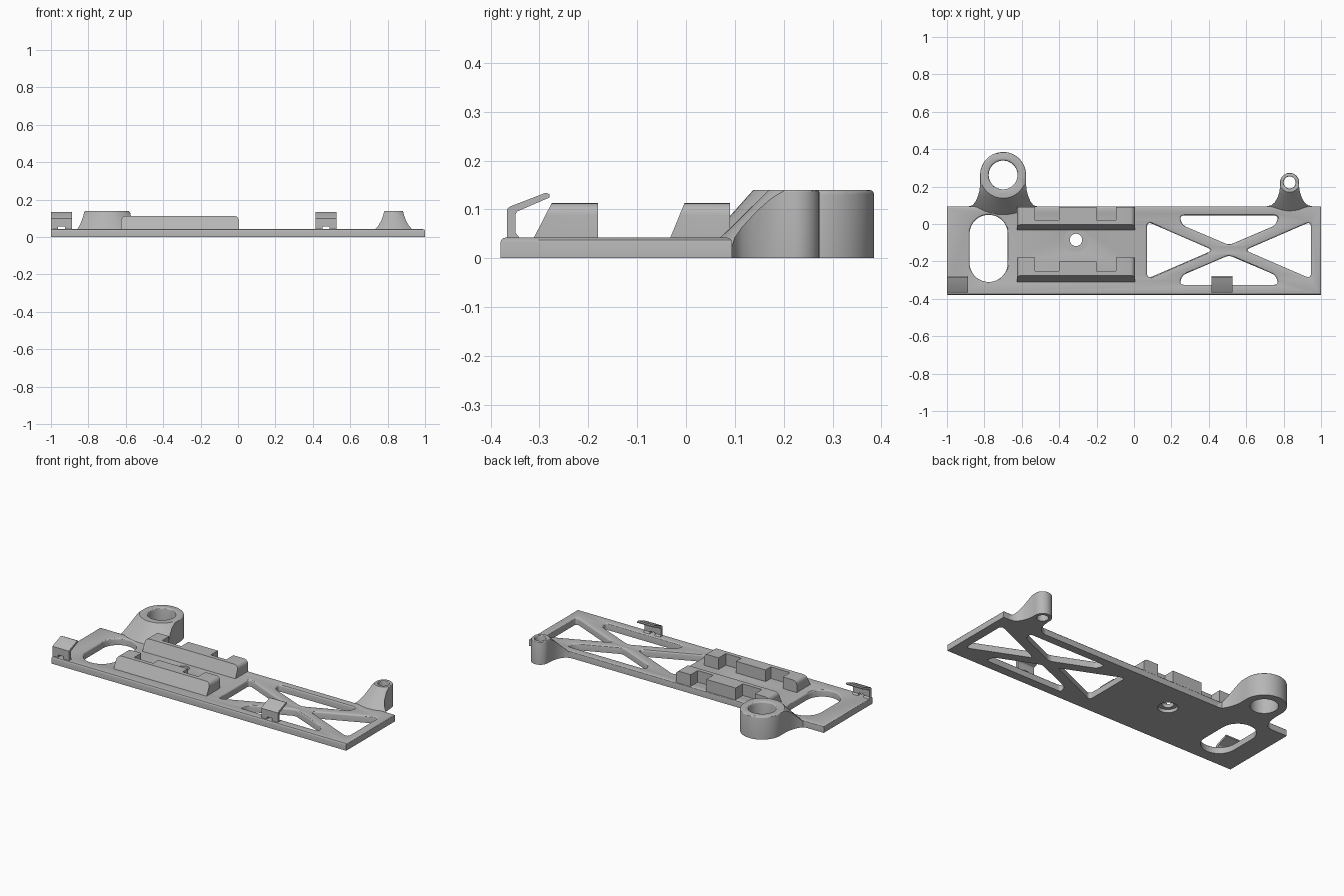
import bpy, bmesh, math
from mathutils import Vector

if "Cube" in bpy.data.objects:
    bpy.data.objects.remove(bpy.data.objects["Cube"], do_unlink=True)

grey = bpy.data.materials.new("light_grey")
grey.use_nodes = True
grey.diffuse_color = (0.47, 0.47, 0.47, 1)
grey.node_tree.nodes["Principled BSDF"].inputs["Base Color"].default_value = (0.47, 0.47, 0.47, 1)


def add(name, mesh):
    obj = bpy.data.objects.new(name, mesh)
    bpy.context.collection.objects.link(obj)
    return obj


def finish(obj):
    mesh = obj.data
    mesh.materials.clear()
    mesh.materials.append(grey)
    for p in mesh.polygons:
        p.material_index = 0
        p.use_smooth = True
    mesh.set_sharp_from_angle(angle=math.radians(30))
    return obj


def baked(obj):
    bpy.context.view_layer.update()
    dg = bpy.context.evaluated_depsgraph_get()
    return bpy.data.meshes.new_from_object(obj.evaluated_get(dg))


def arc(cx, cy, r, a0, a1, n=24):
    angles = [math.radians(a0 + (a1 - a0) * i / n) for i in range(n + 1)]
    return [(cx + r * math.cos(a), cy + r * math.sin(a)) for a in angles]


def circle(cx, cy, r):
    return arc(cx, cy, r, 0, 360, 48)[:-1]


def rounded(points, r, n=6):
    # Replace every corner by a short curve
    out = []
    for i, p in enumerate(points):
        p = Vector(p)
        a = p + (Vector(points[i - 1]) - p).normalized() * r
        b = p + (Vector(points[(i + 1) % len(points)]) - p).normalized() * r
        for k in range(n + 1):
            t = k / n
            out.append(tuple(a * (1 - t) ** 2 + p * 2 * t * (1 - t) + b * t * t))
    return out


def slab(name, loops, height, bevel=0.0, base=0.0):
    # Flat shape with holes, standing on base, with its top edges rounded
    curve = bpy.data.curves.new(name, 'CURVE')
    curve.dimensions = '2D'
    curve.fill_mode = 'BOTH'
    half = (height - bevel) / 2
    curve.extrude, curve.bevel_depth, curve.offset = half, bevel, -bevel
    curve.bevel_resolution = 2
    for loop in loops:
        s = curve.splines.new('POLY')
        s.points.add(len(loop) - 1)
        for pt, (x, y) in zip(s.points, loop):
            pt.co = (x, y, 0, 1)
        s.use_cyclic_u = True
    tmp = add(name + "_outline", curve)
    mesh = baked(tmp)
    bpy.data.objects.remove(tmp, do_unlink=True)
    bm = bmesh.new()
    bm.from_mesh(mesh)
    for v in bm.verts:
        v.co.z = max(v.co.z + half, 0) + base
    bmesh.ops.remove_doubles(bm, verts=bm.verts, dist=1e-5)
    bmesh.ops.recalc_face_normals(bm, faces=bm.faces)
    bm.to_mesh(mesh)
    bm.free()
    mesh.name = name
    return add(name, mesh)


def extrude_x(name, profile, x0, x1, round_x=None):
    # (y, z) profile swept along x; round_x rounds the top edge at that end
    bm = bmesh.new()
    face = bm.faces.new([bm.verts.new((x0, y, z)) for y, z in profile])
    new = bmesh.ops.extrude_face_region(bm, geom=[face])["geom"]
    for v in new:
        if isinstance(v, bmesh.types.BMVert):
            v.co.x = x1
    bmesh.ops.recalc_face_normals(bm, faces=bm.faces)
    if round_x is not None:
        top = max(z for y, z in profile)
        edges = [e for e in bm.edges
                 if all(abs(v.co.x - round_x) < 1e-4 and v.co.z > top - 1e-4 for v in e.verts)]
        bmesh.ops.bevel(bm, geom=edges, offset=0.025, segments=5, profile=0.5, affect='EDGES')
    mesh = bpy.data.meshes.new(name)
    bm.to_mesh(mesh)
    bm.free()
    return finish(add(name, mesh))


# Base plate with an oval opening, a screw hole and a crossed truss
T = 0.042
FRONT, BACK = -0.38, 0.094
outline = [(-1, FRONT), (1, FRONT), (1, BACK), (-1, BACK)]
oval = arc(-0.777, -0.053, 0.102, 0, 180) + arc(-0.777, -0.208, 0.102, 180, 360)
MX, MY = 0.508, -0.14
holes = [oval, circle(-0.31, -0.085, 0.055)]
for s in (-1, 1):
    holes.append(rounded([(MX + s * 0.438, MY + 0.153), (MX + s * 0.438, MY - 0.153),
                          (MX + s * 0.085, MY)], 0.03))
    holes.append(rounded([(MX - 0.265, MY + s * 0.185), (MX + 0.265, MY + s * 0.185),
                          (MX + 0.25, MY + s * 0.134), (MX, MY + s * 0.027),
                          (MX - 0.25, MY + s * 0.134)], 0.024))
finish(slab("base_plate", [outline] + holes, T, 0.01))
finish(slab("screw_seat", [circle(-0.31, -0.085, 0.075), circle(-0.31, -0.085, 0.033)],
            0.022, base=0.02))


# Flared mounting bosses: outline column trimmed by a leaning cone
def boss(name, cx, cy, r, hole, flare, foot_y, foot_r, bevel):
    H = 0.14
    side = [(cx + w, y) for w, y in flare]
    other = [(cx - w, y) for w, y in reversed(flare)]
    body = slab(name, [side + arc(cx, cy, r, 0, 180, 32) + other, circle(cx, cy, hole)], H, bevel)
    bm = bmesh.new()
    rings = []
    for z in (-0.02, 0.16):
        t = (z - T) / (H - T)
        y0 = foot_y + (cy - foot_y) * t
        rad = foot_r + (r + 0.001 - foot_r) * t
        rings.append([bm.verts.new((x, y, z)) for x, y in circle(cx, y0, rad)])
    n = len(rings[0])
    for i in range(n):
        j = (i + 1) % n
        bm.faces.new((rings[0][i], rings[0][j], rings[1][j], rings[1][i]))
    bm.faces.new(rings[0])
    bm.faces.new(rings[1])
    bmesh.ops.recalc_face_normals(bm, faces=bm.faces)
    mesh = bpy.data.meshes.new(name + "_cone")
    bm.to_mesh(mesh)
    bm.free()
    cone = add(name + "_cone", mesh)
    cone.hide_render = True
    mod = body.modifiers.new("trim", 'BOOLEAN')
    mod.operation, mod.solver, mod.object = 'INTERSECT', 'EXACT', cone
    result = baked(body)
    body.modifiers.clear()
    if len(result.polygons) > 20:
        body.data = result
    bpy.data.objects.remove(cone, do_unlink=True)
    finish(body)


boss("large_boss", -0.70, 0.262, 0.123, 0.077,
     [(0.185, 0.05), (0.185, 0.094), (0.163, 0.1), (0.147, 0.12), (0.134, 0.15),
      (0.126, 0.18), (0.123, 0.21)], 0.31, 0.26, 0.01)
boss("small_boss", 0.832, 0.222, 0.051, 0.032,
     [(0.125, 0.06), (0.125, 0.094), (0.098, 0.1), (0.08, 0.115), (0.065, 0.14),
      (0.055, 0.17), (0.051, 0.2)], 0.25, 0.18, 0.005)

# Two clamp rails: sloped wall with end blocks and a middle block behind it
Z0, Z1 = 0.035, 0.113
X0, X1 = -0.625, 0.005
for name, foot, top, mid, back in (("front_rail", -0.315, -0.275, -0.2, -0.18),
                                   ("back_rail", -0.035, -0.003, 0.09, 0.09)):
    def section(rear):
        return [(foot, Z0), (top, Z1), (rear, Z1), (rear, Z0)]
    extrude_x(name + "_right_block", section(back), X0, -0.53, X0)
    extrude_x(name + "_left_block", section(back), -0.095, X1, X1)
    extrude_x(name + "_middle_block", section(mid), -0.4, -0.2)
    for side, a, b in (("right", -0.53, -0.4), ("left", -0.2, -0.095)):
        extrude_x(name + "_" + side + "_wall", section(top + 0.025), a, b)

# Bent cable clips with a small notch at the foot
upper = [(-0.367, 0.1), (-0.36, 0.106), (-0.287, 0.134), (-0.279, 0.131), (-0.28, 0.124),
         (-0.345, 0.096), (-0.349, 0.09)]
leg = [(-0.349, 0.052), (-0.338, 0.038), (-0.367, 0.038)]
short = [(-0.349, 0.057), (-0.367, 0.057)]
for name, x in (("right_clip", -1.0), ("left_clip", 0.415)):
    extrude_x(name + "_leg_a", upper + leg, x, x + 0.037)
    extrude_x(name + "_bridge", upper + short, x + 0.037, x + 0.074)
    extrude_x(name + "_leg_b", upper + leg, x + 0.074, x + 0.112)
